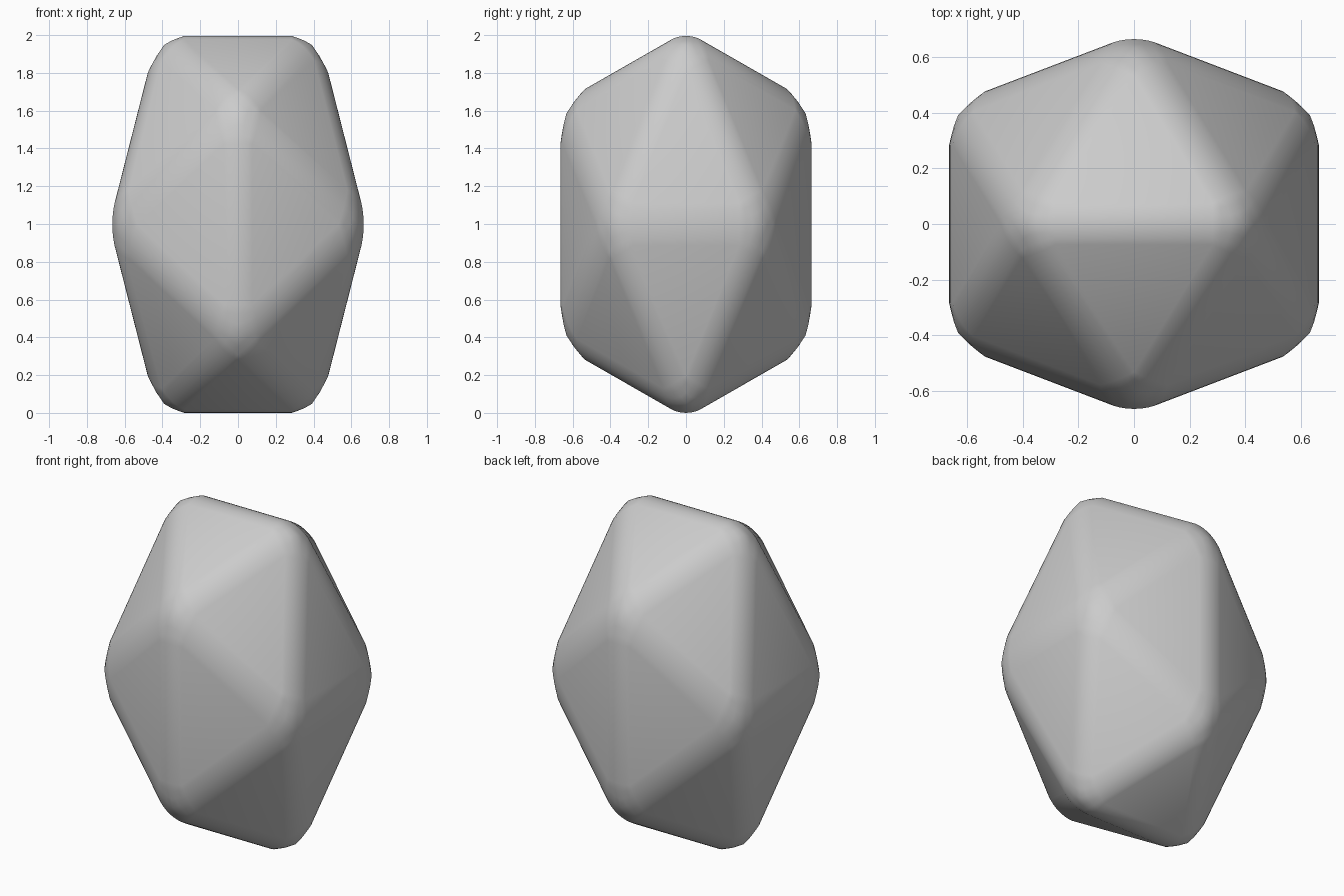
import bpy, bmesh

cube = bpy.data.objects.get("Cube")
if cube:
    bpy.data.objects.remove(cube, do_unlink=True)

# Plain grey stone
grey = bpy.data.materials.new("light grey")
grey.use_nodes = True
colour = (0.6, 0.6, 0.6, 1)
grey.diffuse_color = colour
grey.node_tree.nodes["Principled BSDF"].inputs["Base Color"].default_value = colour

# Icosahedron from three crossed golden rectangles
LONG = 0.682
SHORT = LONG / ((1 + 5 ** 0.5) / 2)
STRETCH = 1.5
bm = bmesh.new()
for s in (-1, 1):
    for t in (-1, 1):
        bm.verts.new((s * SHORT, 0, t * LONG))
        bm.verts.new((0, s * LONG, t * SHORT))
        bm.verts.new((s * LONG, t * SHORT, 0))
bmesh.ops.convex_hull(bm, input=bm.verts[:])

# Round every edge and corner, then stretch upright and stand on the ground
bmesh.ops.bevel(bm, geom=bm.verts[:] + bm.edges[:], offset=0.08,
                offset_type='OFFSET', segments=6, profile=0.5, affect='EDGES')
bmesh.ops.recalc_face_normals(bm, faces=bm.faces[:])
bmesh.ops.scale(bm, vec=(1, 1, STRETCH), verts=bm.verts[:])
lowest = min(v.co.z for v in bm.verts)
bmesh.ops.translate(bm, vec=(0, 0, -lowest), verts=bm.verts[:])
for face in bm.faces:
    face.smooth = True

mesh = bpy.data.meshes.new("rounded_stone")
bm.to_mesh(mesh)
bm.free()
mesh.materials.append(grey)
stone = bpy.data.objects.new("rounded_stone", mesh)
bpy.context.collection.objects.link(stone)
